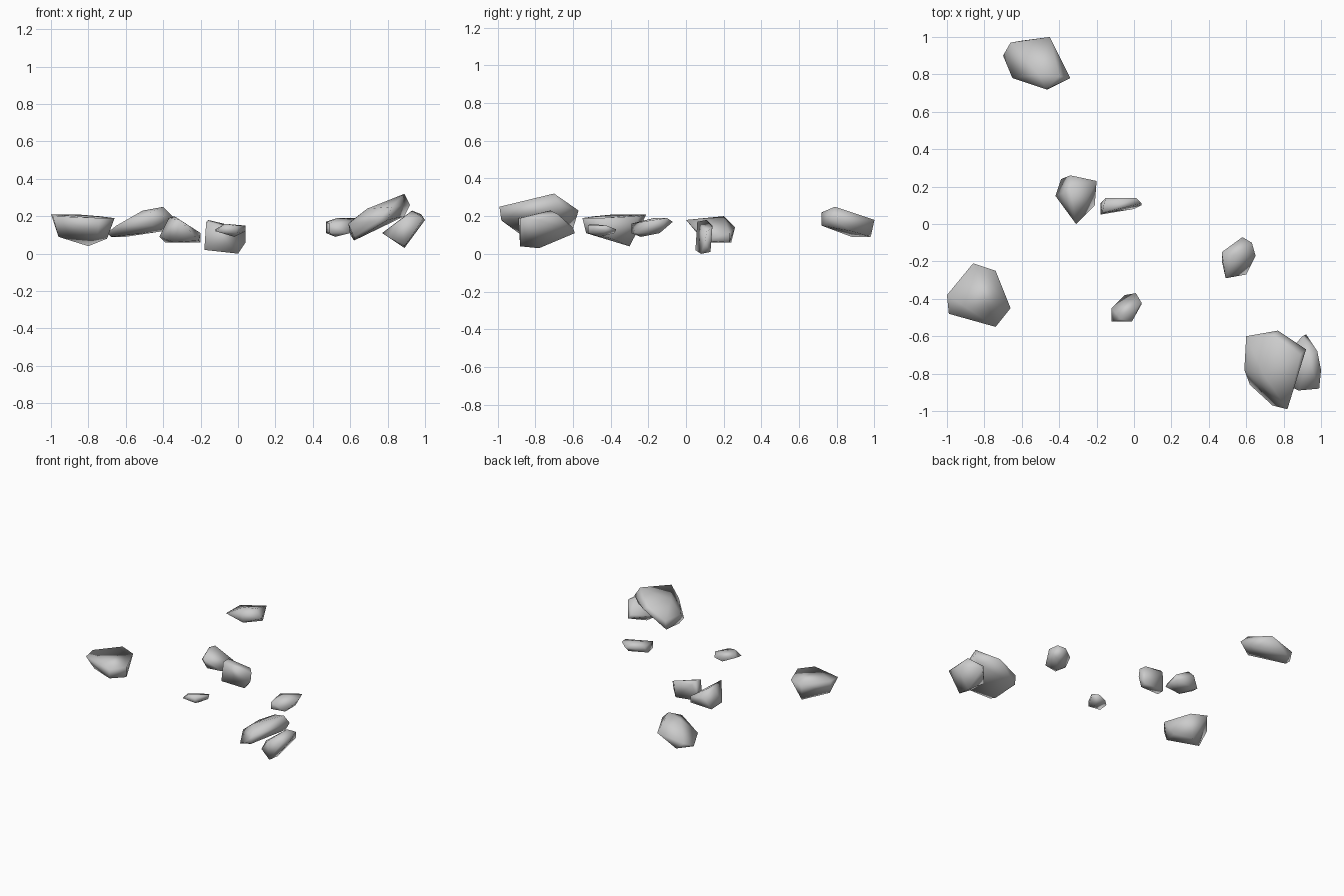
import bpy
import bmesh

# Remove the default cube only
default_cube = bpy.data.objects.get("Cube")
if default_cube:
    bpy.data.objects.remove(default_cube, do_unlink=True)

# One plain stone colour shared by every boulder
stone = bpy.data.materials.new("stone_grey")
stone.use_nodes = True
stone_colour = (0.6, 0.6, 0.6, 1)
stone.diffuse_color = stone_colour
stone.node_tree.nodes["Principled BSDF"].inputs["Base Color"].default_value = stone_colour

UNIT = 0.01  # corners are given in hundredths


def boulder(name, crown, base):
    """Wrap a convex skin around the upper and lower corners of one boulder."""
    bm = bmesh.new()
    for corner in crown + base:
        bm.verts.new([value * UNIT for value in corner])
    hull = bmesh.ops.convex_hull(bm, input=bm.verts[:], use_existing_faces=False)

    # Discard corners that ended up inside the skin
    inner = {item for item in hull["geom_interior"] + hull["geom_unused"]
             if isinstance(item, bmesh.types.BMVert)}
    bmesh.ops.delete(bm, geom=list(inner), context="VERTS")
    bmesh.ops.recalc_face_normals(bm, faces=bm.faces[:])

    # Soft shading across the broad facets
    for face in bm.faces:
        face.smooth = True

    mesh = bpy.data.meshes.new(name)
    bm.to_mesh(mesh)
    bm.free()
    mesh.materials.append(stone)
    rock = bpy.data.objects.new(name, mesh)
    bpy.context.scene.collection.objects.link(rock)
    return rock


# Rear boulder, rising towards its left
boulder("rear_boulder",
        crown=[(-66, 97, 14), (-45, 100, 18), (-34, 78, 19), (-40, 79, 25),
               (-51, 80, 23), (-47, 72, 22)],
        base=[(-70, 90, 11), (-68, 88, 9), (-60, 98, 9), (-65, 78, 15),
              (-46, 72, 15), (-40, 88, 12)])

# Right boulder, a flat slab with a pointed underside
boulder("right_boulder",
        crown=[(-100, -38, 21), (-86, -21, 21), (-74, -25, 20), (-66, -45, 19),
               (-74, -55, 19), (-99, -48, 20)],
        base=[(-96, -42, 9), (-80, -30, 4), (-70, -39, 8), (-75, -53, 11)])

# Middle boulder, tapering to a nose at the front
boulder("middle_boulder",
        crown=[(-31, 0, 18), (-34, 20, 20), (-37, 17, 19), (-34, 26, 14),
               (-20, 23, 11)],
        base=[(-42, 15, 9), (-39, 24, 6), (-20, 23, 6), (-21, 10, 7),
              (-34, 10, 6)])

# Narrow upright stone beside the middle boulder
boulder("narrow_stone",
        crown=[(-17, 6, 17), (-16, 11, 18), (-15, 14, 15), (1, 14, 14),
               (4, 11, 12)],
        base=[(-18, 5, 2), (-18, 11, 2), (4, 10, 6), (0, 8, 0), (0, 13, 1)])

# Small stone behind the large boulder
boulder("left_stone",
        crown=[(47, -15, 17), (58, -7, 17), (63, -10, 19), (53, -17, 19),
               (65, -17, 18), (49, -29, 16)],
        base=[(47, -20, 11), (60, -27, 11), (49, -29, 11), (52, -24, 9),
              (60, -14, 11)])

# Thin pebble near the front
boulder("front_pebble",
        crown=[(-12, -45, 13), (-7, -51, 16), (-1, -52, 15), (4, -42, 15),
               (1, -37, 13)],
        base=[(-12, -52, 12), (-5, -38, 11), (4, -43, 12), (-2, -46, 9),
              (-1, -52, 11)])

# Large leaning boulder
boulder("large_boulder",
        crown=[(60, -60, 17), (59, -78, 16), (77, -57, 23), (74, -60, 25),
               (89, -70, 32), (92, -67, 26), (82, -99, 25), (69, -80, 24)],
        base=[(60, -61, 10), (62, -80, 7), (62, -86, 9), (74, -97, 17),
              (80, -98, 18), (89, -68, 20)])

# Boulder wedged under the large one
boulder("leaning_boulder",
        crown=[(90, -60, 14), (98, -68, 21), (93, -72, 23), (100, -78, 18),
               (99, -88, 19), (88, -89, 19)],
        base=[(77, -75, 11), (80, -85, 9), (89, -88, 4), (89, -78, 3),
              (92, -59, 11)])
